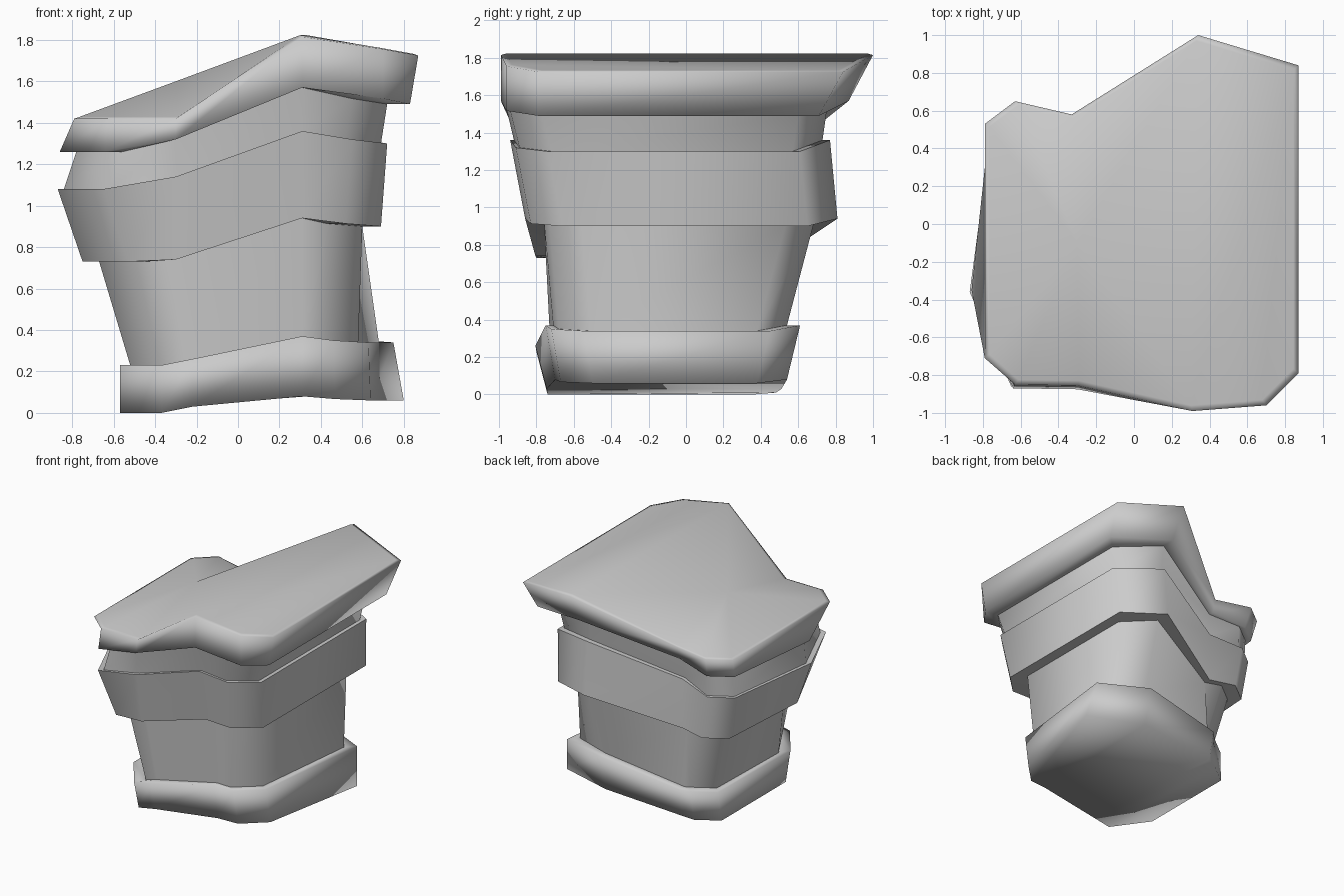
import bpy, bmesh

if "Cube" in bpy.data.objects:
    bpy.data.objects.remove(bpy.data.objects["Cube"])


def ring(lx1, lx2, yf1, yf3, rx1, rx2, yb1, yb3, zl, zd, zp, zr,
         notch=0.0, ly=0.45, fx=0.22, dip_x=-.3, f4=.17):
    """Eleven-sided outline: left corner, front dip, front peak, right side, back peak, back notch."""
    yb2 = (yb1 + yb3) / 2 - notch
    return [(lx1, yf1 + ly, zl), (lx1 + fx, yf1, zl), (dip_x, yf1 - .005, zd),
            (.31, yf3, zp), (rx1 - f4, yf3 + .03, (zp + 2 * zr) / 3),
            (rx1, yf3 + .2, zr), (rx2, yb1 - .16, zr), (.34, yb1, zp),
            (-.33, yb2, zd), (lx2 + .16, yb3, zl + .01), (lx2, yb3 - .12, zl)]


STRIPS = [(0, 1, 9, 10), (1, 2, 8, 9), (2, 3, 7, 8), (3, 4, 6, 7), (4, 5, 6)]
AROUND_CROWN = [7, 8, 9, 10, 0, 1, 2, 3]


def loft(name, rings, sharp=(), bottom=False, crown=None):
    """Skin the outlines bottom to top; close below flat, or above around a raised point."""
    bm = bmesh.new()
    vs = [[bm.verts.new(p) for p in r] for r in rings]
    for a, b in zip(vs, vs[1:]):
        for i in range(11):
            j = (i + 1) % 11
            bm.faces.new((a[i], a[j], b[j], b[i]))
    if bottom:
        for s in STRIPS:
            bm.faces.new([vs[0][i] for i in reversed(s)])
    if crown:
        t, c = vs[-1], bm.verts.new(crown)
        for i, j in zip(AROUND_CROWN, AROUND_CROWN[1:] + [7]):
            bm.faces.new((t[i], t[j], c))
        for s in STRIPS[3:]:
            bm.faces.new([t[i] for i in s])
    for f in bm.faces:
        f.smooth = True
    for k in sharp:
        for i in range(11):
            bm.edges.get((vs[k][i], vs[k][(i + 1) % 11])).smooth = False
    me = bpy.data.meshes.new(name)
    bm.to_mesh(me)
    bm.free()
    ob = bpy.data.objects.new(name, me)
    bpy.context.collection.objects.link(ob)
    return ob


# Outlines, from the ground up
foot = dict(ly=.28, fx=.2, dip_x=-.22)
base_low = ring(-.57, -.57, -.74, -.70, .64, .80, .54, .48, 0, .03, .08, .06, **foot)
base_high = ring(-.57, -.55, -.80, -.75, .63, .75, .61, .50, .23, .26, .37, .34, **foot)
body_low = ring(-.52, -.50, -.72, -.71, .58, .68, .54, .44, .23, .26, .37, .34, **foot)
body_high = ring(-.67, -.62, -.74, -.76, .60, .60, .69, .50, .73, .74, .94, .90, .14)
band_low = ring(-.75, -.70, -.80, -.86, .69, .69, .81, .57, .73, .74, .94, .90, .18)
band_high = ring(-.87, -.76, -.86, -.94, .72, .72, .77, .58, 1.08, 1.14, 1.36, 1.30, .16, ly=.5)
neck_low = ring(-.84, -.74, -.83, -.92, .69, .69, .73, .56, 1.08, 1.14, 1.36, 1.30, .16, ly=.5)
neck_high = ring(-.78, -.73, -.84, -.97, .72, .72, .76, .58, 1.26, 1.32, 1.57, 1.49, .16)
lid_low = ring(-.86, -.77, -.87, -.99, .83, .83, .87, .60, 1.26, 1.32, 1.57, 1.49, .18,
               ly=.52, f4=.13)
lid_high = ring(-.79, -.79, -.85, -.99, .87, .87, 1.0, .65, 1.42, 1.42, 1.815, 1.725, .245,
                ly=.14, fx=.16)
lid_rim = [(x * .97, y * .97, z + .008) for x, y, z in lid_high]

# Foot, shaft, collar, neck and slanted top slab with a raised middle
loft("base", [base_low, base_high, body_low], bottom=True)
loft("body", [body_low, body_high])
loft("band", [body_high, band_low, band_high, neck_low], sharp=[1, 2])
loft("neck", [neck_low, neck_high])
loft("top_slab", [neck_high, lid_low, lid_high, lid_rim], crown=(-.3, -.1, 1.6))
